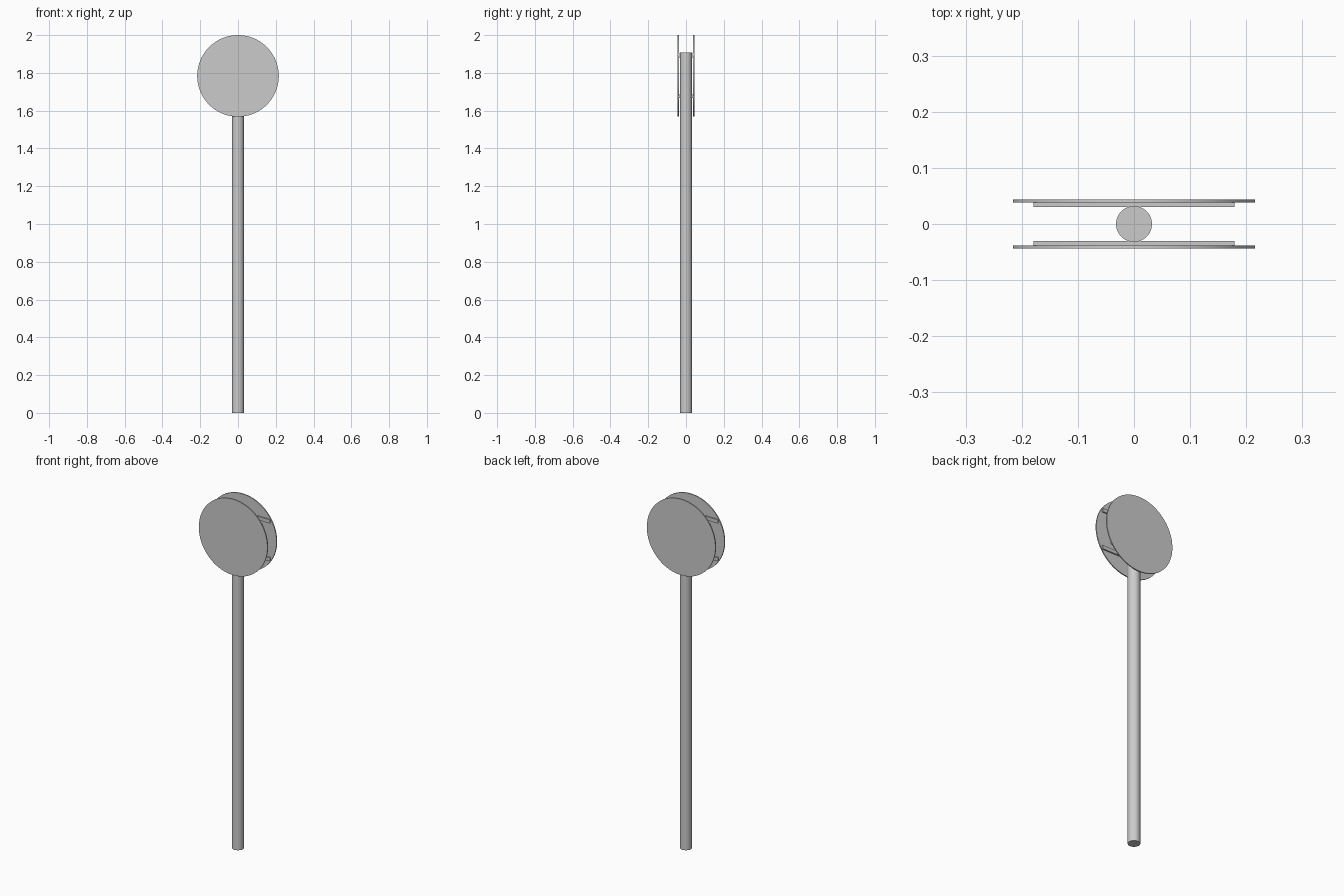
import bpy
from math import radians

if "Cube" in bpy.data.objects:
    bpy.data.objects.remove(bpy.data.objects["Cube"])

HEAD_Z, HEAD_R = 1.784, 0.216


def cylinder(name, radius, depth, location, sides, rotation=(0, 0, 0)):
    bpy.ops.mesh.primitive_cylinder_add(vertices=sides, radius=radius, depth=depth,
                                        location=location, rotation=rotation)
    obj = bpy.context.object
    obj.name = name
    bpy.ops.object.shade_smooth_by_angle(angle=radians(30))
    return obj


def box(name, size, location):
    bpy.ops.mesh.primitive_cube_add(size=1, location=location)
    obj = bpy.context.object
    obj.name = name
    obj.scale = size
    return obj


# Round pole, running up between the two sign plates
cylinder("pole", 0.032, 1.908, (0, 0, 0.954), 48)

# Front and back plates, each with two mounting rails against the pole
for side, y in (("front", -1), ("back", 1)):
    cylinder(side + "_plate", HEAD_R, 0.006, (0, y * 0.041, HEAD_Z), 96,
             (radians(90), 0, 0))
    for level, z in (("lower", -1), ("upper", 1)):
        box(f"{side}_{level}_rail", (0.359, 0.008, 0.02),
            (0, y * 0.034, HEAD_Z + z * 0.108))
